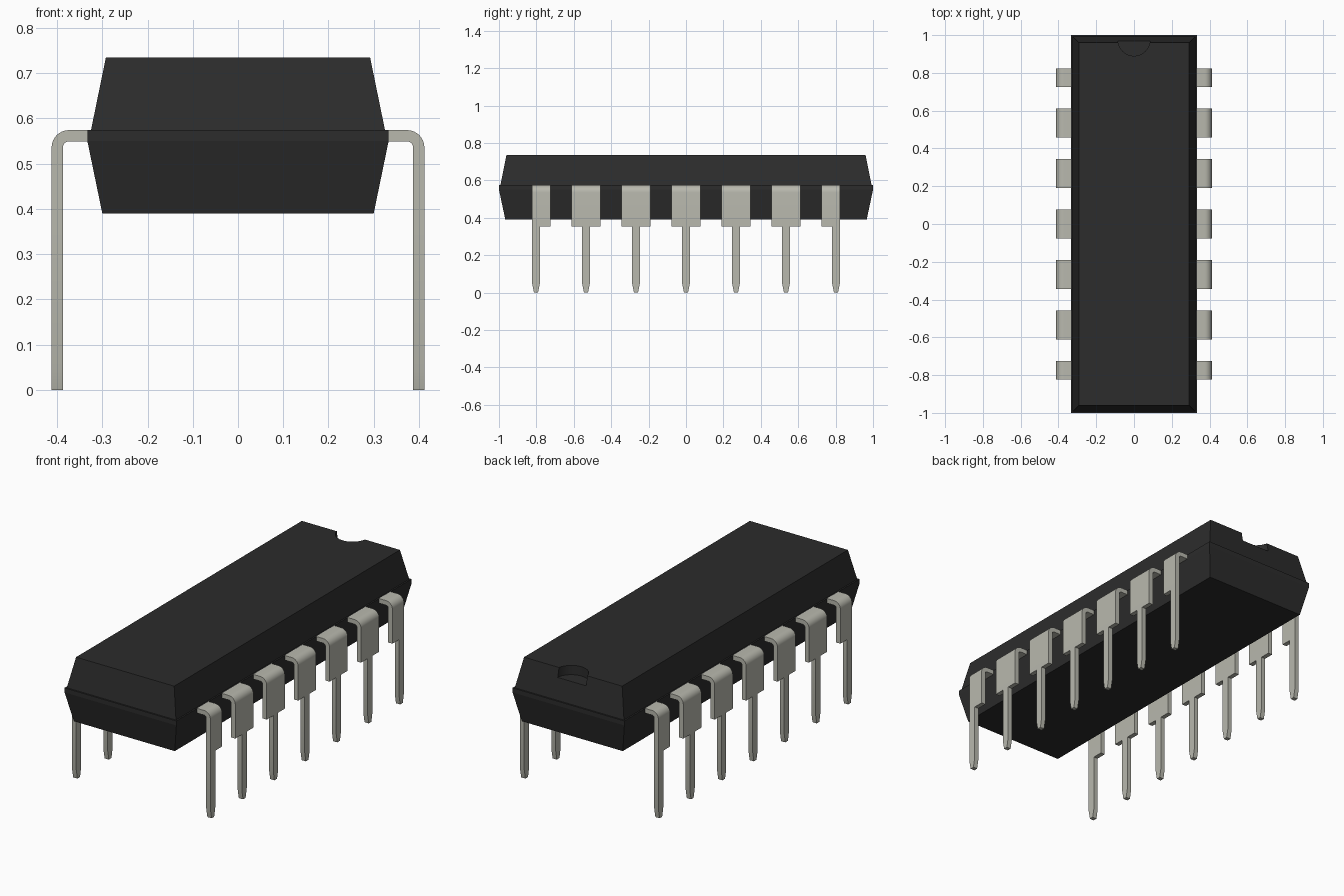
import bpy, bmesh, math

if "Cube" in bpy.data.objects:
    bpy.data.objects.remove(bpy.data.objects["Cube"])


def material(name, color):
    m = bpy.data.materials.new(name)
    m.diffuse_color = (*color, 1)
    m.use_nodes = True
    m.node_tree.nodes["Principled BSDF"].inputs["Base Color"].default_value = m.diffuse_color
    return m


def make_object(name, bm, mat):
    bmesh.ops.recalc_face_normals(bm, faces=bm.faces)
    mesh = bpy.data.meshes.new(name)
    bm.to_mesh(mesh)
    bm.free()
    mesh.materials.append(mat)
    ob = bpy.data.objects.new(name, mesh)
    bpy.context.collection.objects.link(ob)
    return ob


def select(ob):
    bpy.ops.object.select_all(action='DESELECT')
    ob.select_set(True)
    bpy.context.view_layer.objects.active = ob


def loft(bm, rings):
    """Skin a stack of four-cornered rings and cap both ends."""
    rings = [[bm.verts.new(p) for p in ring] for ring in rings]
    for a, b in zip(rings, rings[1:]):
        for i in range(4):
            j = (i + 1) % 4
            bm.faces.new((a[i], a[j], b[j], b[i]))
    bm.faces.new(rings[0])
    bm.faces.new(rings[-1])


black = material("black_plastic", (0.025, 0.025, 0.025))
metal = material("tinned_metal", (0.48, 0.48, 0.42))

# Tapered package body with a thin parting band: half x, half y, z
bm = bmesh.new()
levels = [(0.30, 0.966, 0.39), (0.333, 1.0, 0.55), (0.333, 1.0, 0.574),
          (0.325, 0.992, 0.574), (0.292, 0.96, 0.735)]
loft(bm, [[(-x, -y, z), (x, -y, z), (x, y, z), (-x, y, z)] for x, y, z in levels])
body = make_object("package_body", bm, black)

# Half-round orientation notch cut into the top edge
bpy.ops.mesh.primitive_cylinder_add(vertices=48, radius=0.085, depth=0.2,
                                    location=(0, 0.975, 0.785))
cutter = bpy.context.object
cutter.name = "notch_cutter"
cutter.hide_render = True
cutter.data.materials.append(black)
mod = body.modifiers.new("notch", 'BOOLEAN')
mod.operation = 'DIFFERENCE'
mod.solver = 'EXACT'
mod.object = cutter
select(body)
bpy.ops.object.modifier_apply(modifier=mod.name)
bpy.data.objects.remove(cutter, do_unlink=True)
bpy.ops.object.shade_smooth_by_angle(angle=math.radians(10))

# Bent leads: wide shoulder, narrow leg, tapered tip
TOP, OUT, THICK, BEND = 0.574, 0.412, 0.025, 0.038
SHOULDER, WIDE, NARROW, TIP = 0.352, 0.077, 0.021, 0.011


def make_lead(name, side, y, lo, hi):
    def ring(outer, inner, y0, y1):
        return [(side * p[0], y + w, p[1])
                for p, w in ((outer, y0), (outer, y1), (inner, y1), (inner, y0))]

    def leg_ring(z, y0, y1):
        return ring((OUT, z), (OUT - THICK, z), y0, y1)

    cx, cz = OUT - BEND, TOP - BEND
    shoulder = [ring((0.332, TOP), (0.332, TOP - THICK), lo, hi)]
    for i in range(9):
        a = math.radians(90 - i * 90 / 8)
        c, s = math.cos(a), math.sin(a)
        r = BEND - THICK
        shoulder.append(ring((cx + BEND * c, cz + BEND * s),
                             (cx + r * c, cz + r * s), lo, hi))
    shoulder.append(leg_ring(SHOULDER, lo, hi))
    bm = bmesh.new()
    loft(bm, shoulder)
    loft(bm, [leg_ring(SHOULDER, -NARROW, NARROW), leg_ring(0.05, -NARROW, NARROW),
              leg_ring(0, -TIP, TIP)])
    select(make_object(name, bm, metal))
    bpy.ops.object.shade_smooth_by_angle(angle=math.radians(14))


for side, label in ((-1, "left"), (1, "right")):
    for i in range(7):
        # End leads have a shoulder on the inner side only
        lo = -NARROW if i == 0 else -WIDE
        hi = NARROW if i == 6 else WIDE
        make_lead(f"{label}_lead_{i + 1}", side, (i - 3) * 0.2673, lo, hi)
